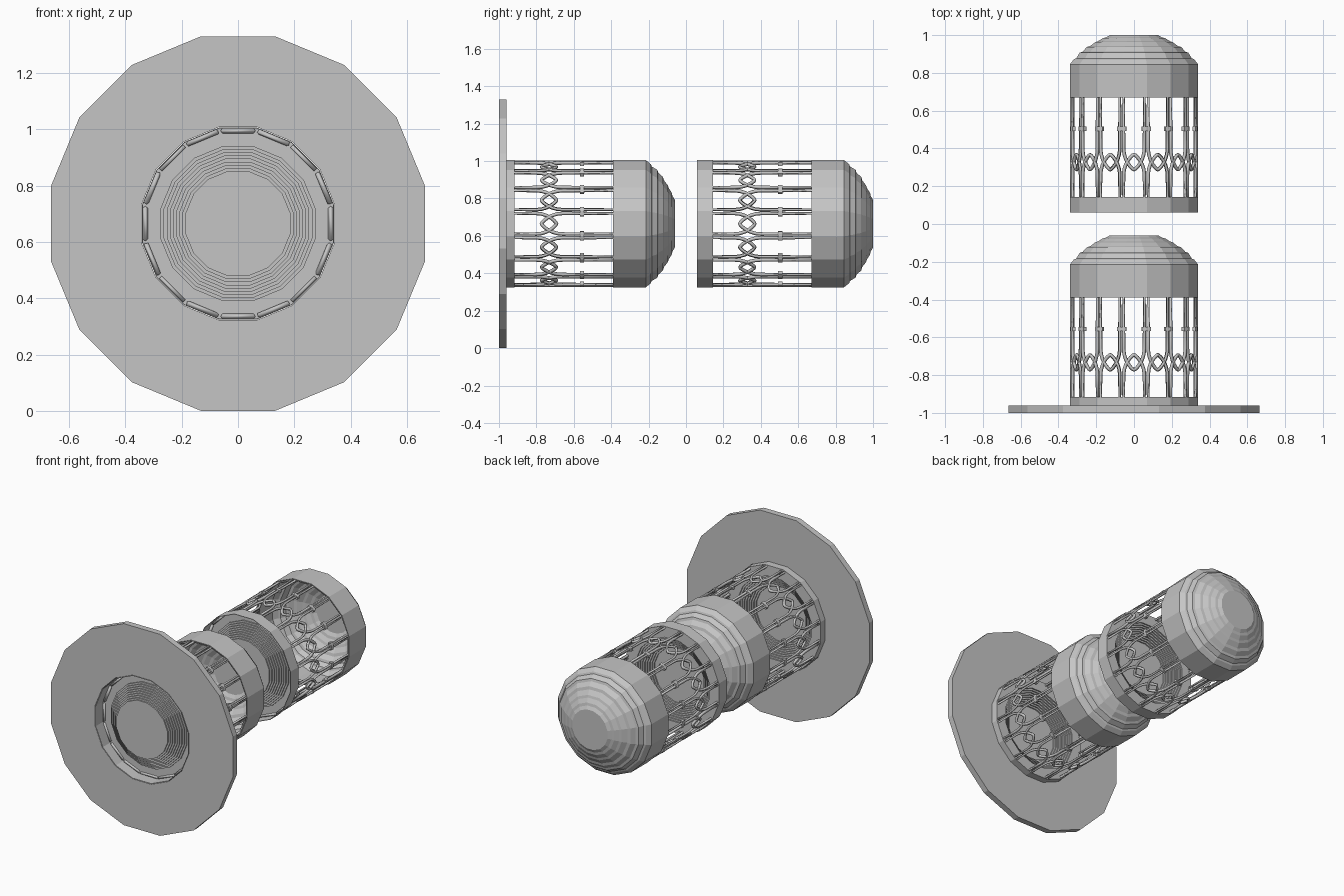
import bpy, bmesh, math
from mathutils import Vector

cube = bpy.data.objects.get("Cube")
if cube:
    bpy.data.objects.remove(cube, do_unlink=True)

SIDES = 16
STEP = 2 * math.pi / SIDES
FLAT = math.cos(STEP / 2)      # ratio of flat radius to corner radius
AXIS_Z = 0.665
APOTHEM = 0.34
RADIUS = APOTHEM / FLAT
SHELL = 0.006

grey = bpy.data.materials.new("plain grey")
grey.use_nodes = True
grey.diffuse_color = (0.56, 0.56, 0.56, 1)
grey.node_tree.nodes["Principled BSDF"].inputs["Base Color"].default_value = (0.56, 0.56, 0.56, 1)


def place(angle, across, along, out):
    """Point on a facet frame around the long axis."""
    s, c = math.sin(angle), math.cos(angle)
    return Vector((out * s + across * c, along, AXIS_Z + out * c - across * s))


def finish(name, bm):
    bmesh.ops.recalc_face_normals(bm, faces=bm.faces)
    mesh = bpy.data.meshes.new(name)
    bm.to_mesh(mesh)
    bm.free()
    mesh.materials.append(grey)
    obj = bpy.data.objects.new(name, mesh)
    bpy.context.collection.objects.link(obj)


def lathe(name, profile, shift=0.0, closed=False):
    """Turn a (radius, y) profile around the long axis with flat sides."""
    bm = bmesh.new()
    rings = [[bm.verts.new(place((k + 0.5) * STEP, 0, y + shift, r)) for k in range(SIDES)]
             for r, y in profile]
    pairs = list(zip(rings, rings[1:]))
    if closed:
        pairs.append((rings[-1], rings[0]))
    for a, b in pairs:
        for k in range(SIDES):
            n = (k + 1) % SIDES
            bm.faces.new((a[k], a[n], b[n], b[k]))
    # flat end discs on open profiles
    if not closed:
        bm.faces.new(rings[0])
        bm.faces.new(rings[-1])
    finish(name, bm)


def window(flat, base, tip, half=0.055):
    """Outline of a window frame: one square end, one pointed arch end."""
    pts = [(-half, flat), (half, flat)]
    for i in range(13):
        t = math.pi * i / 12
        c = math.cos(t)
        u = math.copysign(abs(c) ** 1.6, c) * half
        pts.append((u, base + (tip - base) * math.sin(t)))
    return pts


def lattice(name, shift):
    """Interlaced window frames, one upper and one lower on each facet."""
    curve = bpy.data.curves.new(name, "CURVE")
    curve.dimensions = "3D"
    curve.bevel_depth = 0.0095
    curve.bevel_resolution = 0
    for k in range(SIDES):
        for outline in (window(0.685, 0.4, 0.287), window(0.135, 0.26, 0.368)):
            spline = curve.splines.new("POLY")
            spline.points.add(len(outline) - 1)
            spline.use_cyclic_u = True
            for p, (u, v) in zip(spline.points, outline):
                p.co = (*place(k * STEP, u, v + shift, APOTHEM - 0.011), 1)
    curve.materials.append(grey)
    obj = bpy.data.objects.new(name, curve)
    bpy.context.collection.objects.link(obj)
    bpy.ops.object.select_all(action="DESELECT")
    obj.select_set(True)
    bpy.context.view_layer.objects.active = obj
    bpy.ops.object.convert(target="MESH")


def collars(name, shift):
    """Small bands that tie neighbouring bars together."""
    bm = bmesh.new()
    section = ((-0.024, 0.32), (0.024, 0.32), (0.024, 0.338), (0, 0.344), (-0.024, 0.338))
    for k in range(SIDES):
        ends = [[bm.verts.new(place((k + 0.5) * STEP, u, y + shift, r)) for u, r in section]
                for y in (0.493, 0.515)]
        bm.faces.new(ends[0])
        bm.faces.new(ends[1])
        for i in range(5):
            j = (i + 1) % 5
            bm.faces.new((ends[0][i], ends[0][j], ends[1][j], ends[1][i]))
    finish(name, bm)


# stepped cone in the base: wide at the floor, narrow at the mouth
cone = []
for i in range(9):
    r = 0.28 - i * 0.0113
    y = 0.138 - i * 0.0087
    cone += [(r, y), (r, y - 0.0087)]
cone_back = [(r - SHELL, y + SHELL) for r, y in reversed(cone)]
base_profile = (cone_back + [(RADIUS, 0.144), (RADIUS, 0.06),
                             (RADIUS - 0.003, 0.06), (RADIUS - 0.003, 0.138)] + cone)

# hollow rounded cap in shallow tiers
tiers = [(0.34, 0.67), (0.34, 0.845), (0.318, 0.872), (0.306, 0.877), (0.288, 0.907),
         (0.272, 0.912), (0.25, 0.937), (0.232, 0.942), (0.205, 0.963), (0.19, 0.968),
         (0.165, 0.984), (0.148, 0.988), (0.128, 1.0)]
outer = [(r / FLAT, y) for r, y in tiers]
inner = [(r - SHELL, max(y - SHELL, 0.67)) for r, y in reversed(outer)]

for side, shift in (("front", -1.06), ("back", 0.0)):
    lathe(side + "_base_ring", base_profile, shift)
    lathe(side + "_domed_cap", inner + outer, shift)
    lattice(side + "_lattice", shift)
    collars(side + "_bar_collars", shift)

# wide flat flange around the front mouth
lathe("flange", [(0.677, -1.0), (0.677, -0.96), (RADIUS + 0.002, -0.96), (RADIUS + 0.002, -1.0)],
      closed=True)
